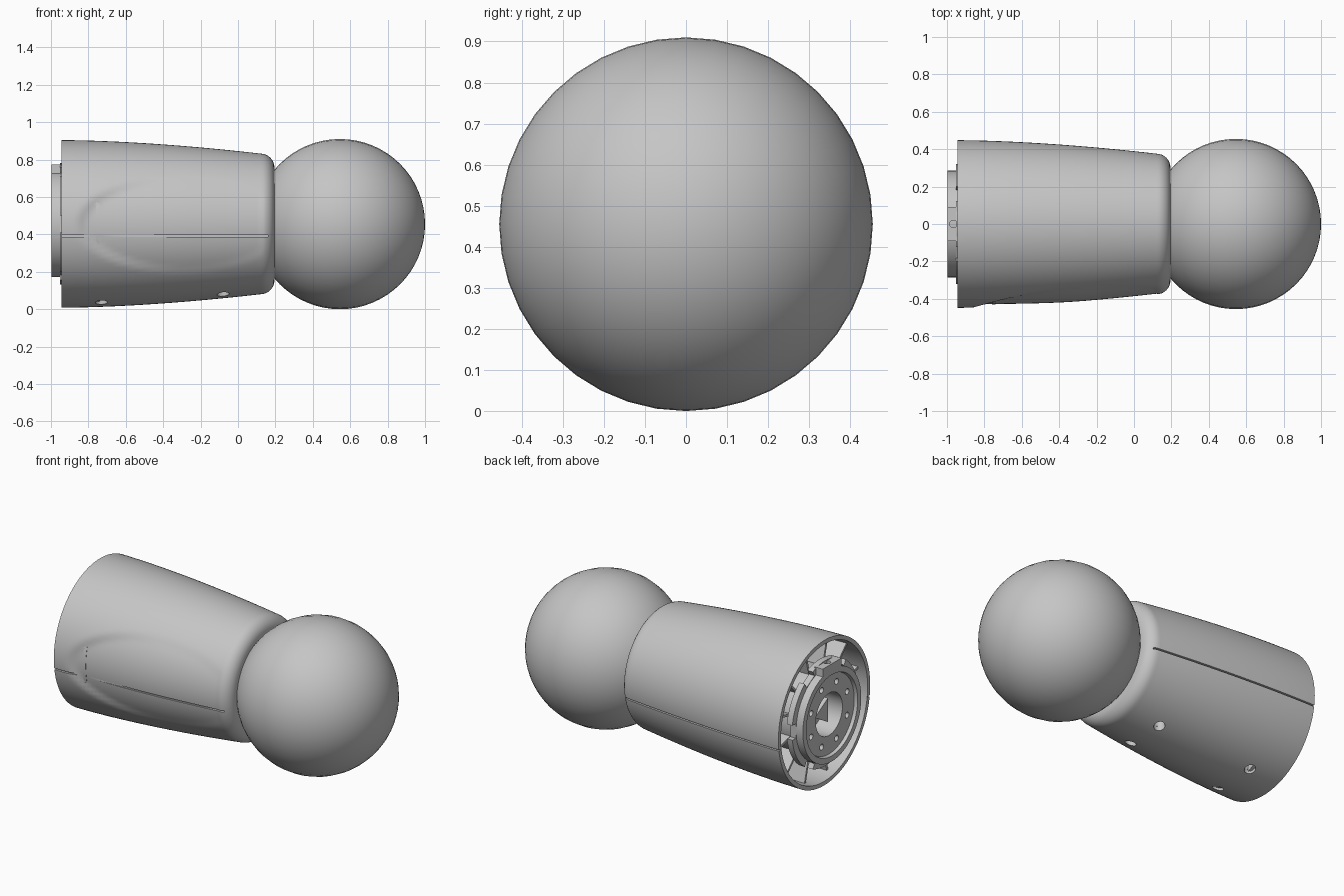
import bpy, bmesh, math
from mathutils import Matrix, Vector

cube = bpy.data.objects.get("Cube")
if cube:
    bpy.data.objects.remove(cube)

AXIS = 0.456          # height of the long axis
BACK, FRONT = -0.945, 0.12
WALL = 0.025

grey = bpy.data.materials.new("matte_grey")
grey.use_nodes = True
colour = (0.56, 0.56, 0.56, 1)
grey.diffuse_color = colour
grey.node_tree.nodes["Principled BSDF"].inputs["Base Color"].default_value = colour


def make(name, bm):
    bmesh.ops.recalc_face_normals(bm, faces=bm.faces[:])
    mesh = bpy.data.meshes.new(name)
    bm.to_mesh(mesh)
    bm.free()
    obj = bpy.data.objects.new(name, mesh)
    bpy.context.collection.objects.link(obj)
    mesh.materials.append(grey)
    return obj


def lathe(name, profile, segs=64):
    """Spin a closed (x, radius) outline around the long axis."""
    bm = bmesh.new()
    rings = []
    for k in range(segs):
        a = math.tau * k / segs
        rings.append([bm.verts.new((x, r * math.sin(a), AXIS + r * math.cos(a)))
                      for x, r in profile])
    n = len(profile)
    for k in range(segs):
        p, q = rings[k], rings[(k + 1) % segs]
        for i in range(n):
            j = (i + 1) % n
            bm.faces.new((p[i], p[j], q[j], q[i]))
    return make(name, bm)


def add_box(bm, lo, hi, turn=0.0):
    """Box between two corners, turned about the long axis."""
    lo, hi = Vector(lo), Vector(hi)
    m = (Matrix.Translation((0, 0, AXIS)) @ Matrix.Rotation(turn, 4, 'X')
         @ Matrix.Translation((lo + hi) / 2) @ Matrix.Diagonal((*(hi - lo), 1)))
    bmesh.ops.create_cube(bm, size=1, matrix=m)


def add_rod(bm, centre, radius, length, axis='Z', segs=24):
    m = Matrix.Translation(centre)
    if axis == 'X':
        m = m @ Matrix.Rotation(math.pi / 2, 4, 'Y')
    bmesh.ops.create_cone(bm, cap_ends=True, segments=segs, radius1=radius,
                          radius2=radius, depth=length, matrix=m)


def cut(obj, bm):
    cutter = make("cutter", bm)
    cutter.hide_render = True
    mod = obj.modifiers.new("cut", 'BOOLEAN')
    mod.operation, mod.solver, mod.object = 'DIFFERENCE', 'EXACT', cutter
    bpy.context.view_layer.objects.active = obj
    bpy.ops.object.modifier_apply(modifier=mod.name)
    bpy.data.objects.remove(cutter)


def radius_at(x):
    return 0.448 - 0.072 * max(0, (x - BACK) / (FRONT - BACK)) ** 1.7


def smooth(t):
    t = min(1, max(0, t))
    return t * t * (3 - 2 * t)


# Tapered shell, open at the back, rounded where it meets the ball
STEPS = 48
xs = [BACK + (FRONT - BACK) * i / STEPS for i in range(STEPS + 1)]
outer = [(x, radius_at(x)) for x in xs]
corner = [(FRONT + 0.075 * math.sin(a), 0.301 + 0.075 * math.cos(a))
          for a in (math.pi / 2 * i / 8 for i in range(1, 9))]
inner = [(x, radius_at(x) - WALL) for x in reversed(xs[::4])]
shell = lathe("tapered_shell", outer + corner
              + [(0.195, 0.2), (0.165, 0.2), (0.165, 0.3)] + inner, 112)

# Shallow oval hollow on the front, fading toward the ball
for v in shell.data.vertices:
    y, z = v.co.y, v.co.z - AXIS
    r = math.hypot(y, z)
    if y < 0 and v.co.x < FRONT and r > radius_at(v.co.x) - 0.01:
        d = math.hypot((v.co.x + 0.3) / 0.57, z / 0.26)
        depth = 0.017 * smooth((1 - d) / 0.12) * (1 - 0.8 * smooth((v.co.x + 0.86) / 0.6))
        v.co.y *= (r - depth) / r
        v.co.z = AXIS + z * (r - depth) / r

# Parting grooves along both sides
for side in (-1, 1):
    bm = bmesh.new()
    path = [BACK - 0.01] + xs[1::6] + [0.16]
    edge = [(x, side * (radius_at(x) - 0.019 - (0.012 if x > FRONT else 0))) for x in path]
    edge += [(x, side * 0.5) for x in (0.16, BACK - 0.01)]
    face = bm.faces.new([bm.verts.new((x, y, 0.387)) for x, y in edge])
    ext = bmesh.ops.extrude_face_region(bm, geom=[face])["geom"]
    bmesh.ops.translate(bm, vec=(0, 0, 0.009),
                        verts=[g for g in ext if isinstance(g, bmesh.types.BMVert)])
    cut(shell, bm)

# Screw bores underneath, each with a hollow boss inside the shell
bores, bosses, boss_holes = bmesh.new(), bmesh.new(), bmesh.new()
for x in (-0.73, -0.08):
    for side in (-1, 1):
        y = side * radius_at(x) * math.sin(0.32)
        z = AXIS - radius_at(x) * math.cos(0.32)
        add_rod(bores, (x, y, z), 0.032, 0.16)
        add_rod(bosses, (x, y, z + 0.108), 0.044, 0.18)
        add_rod(boss_holes, (x, y, z + 0.07), 0.032, 0.2)
cut(shell, bores)
boss_obj = make("screw_bosses", bosses)
cut(boss_obj, boss_holes)

# Bulkhead and radial ribs inside the open end
bulkhead = lathe("bulkhead", [(-0.76, 0.2), (-0.76, 0.43), (-0.74, 0.43), (-0.74, 0.2)])
bm = bmesh.new()
for k in range(12):
    add_box(bm, (-0.89, -0.007, 0.24), (-0.75, 0.007, 0.432), math.tau * (k + 0.5) / 12)
ribs = make("inner_ribs", bm)

# Mounting flange with recessed face, centre opening and ring of bolt holes
flange = lathe("mounting_flange", [
    (-0.998, 0.285), (-0.998, 0.25), (-0.978, 0.245), (-0.978, 0.13),
    (-0.7, 0.13), (-0.7, 0.262), (-0.945, 0.262), (-0.945, 0.285)], 72)
bm = bmesh.new()
for k in range(8):
    a = math.tau * (k + 0.5) / 8
    add_rod(bm, (-0.96, 0.19 * math.sin(a), AXIS + 0.19 * math.cos(a)), 0.018, 0.08, 'X', 16)
cut(flange, bm)

# Locking lip, split into segments by notches
lip = lathe("locking_lip", [(-0.952, 0.255), (-0.952, 0.325), (-0.915, 0.325), (-0.915, 0.255)], 72)
bm = bmesh.new()
for k in range(6):
    add_box(bm, (-0.97, -0.045, 0.288), (-0.9, 0.045, 0.36), math.tau * (k + 0.5) / 6)
cut(lip, bm)

# Key tab on top of the flange with a small set-screw hole
bm = bmesh.new()
add_box(bm, (-0.998, -0.09, 0.262), (-0.94, 0.09, 0.318))
tab = make("key_tab", bm)
bm = bmesh.new()
add_rod(bm, (-0.965, 0, AXIS + 0.31), 0.02, 0.06)
cut(tab, bm)

# Floor and three-sided shaft seen through the centre opening
bm = bmesh.new()
add_rod(bm, (-0.37, 0, AXIS), 0.14, 0.96, 'X', 32)
core = make("inner_core", bm)
bm = bmesh.new()
add_rod(bm, (-0.88, 0, AXIS), 0.085, 0.12, 'X', 3)
shaft = make("drive_shaft", bm)

# Ball end
bm = bmesh.new()
bmesh.ops.create_uvsphere(
    bm, u_segments=40, v_segments=32, radius=0.455,
    matrix=Matrix.Translation((0.545, 0, 0.455)) @ Matrix.Rotation(math.pi / 2, 4, 'Y'))
ball = make("ball_end", bm)

# Smooth shading with sharp edges kept
bpy.ops.object.select_all(action='DESELECT')
for obj in (shell, boss_obj, bulkhead, ribs, flange, lip, tab, core, shaft, ball):
    obj.select_set(True)
bpy.context.view_layer.objects.active = shell
bpy.ops.object.shade_smooth_by_angle(angle=math.radians(30))
